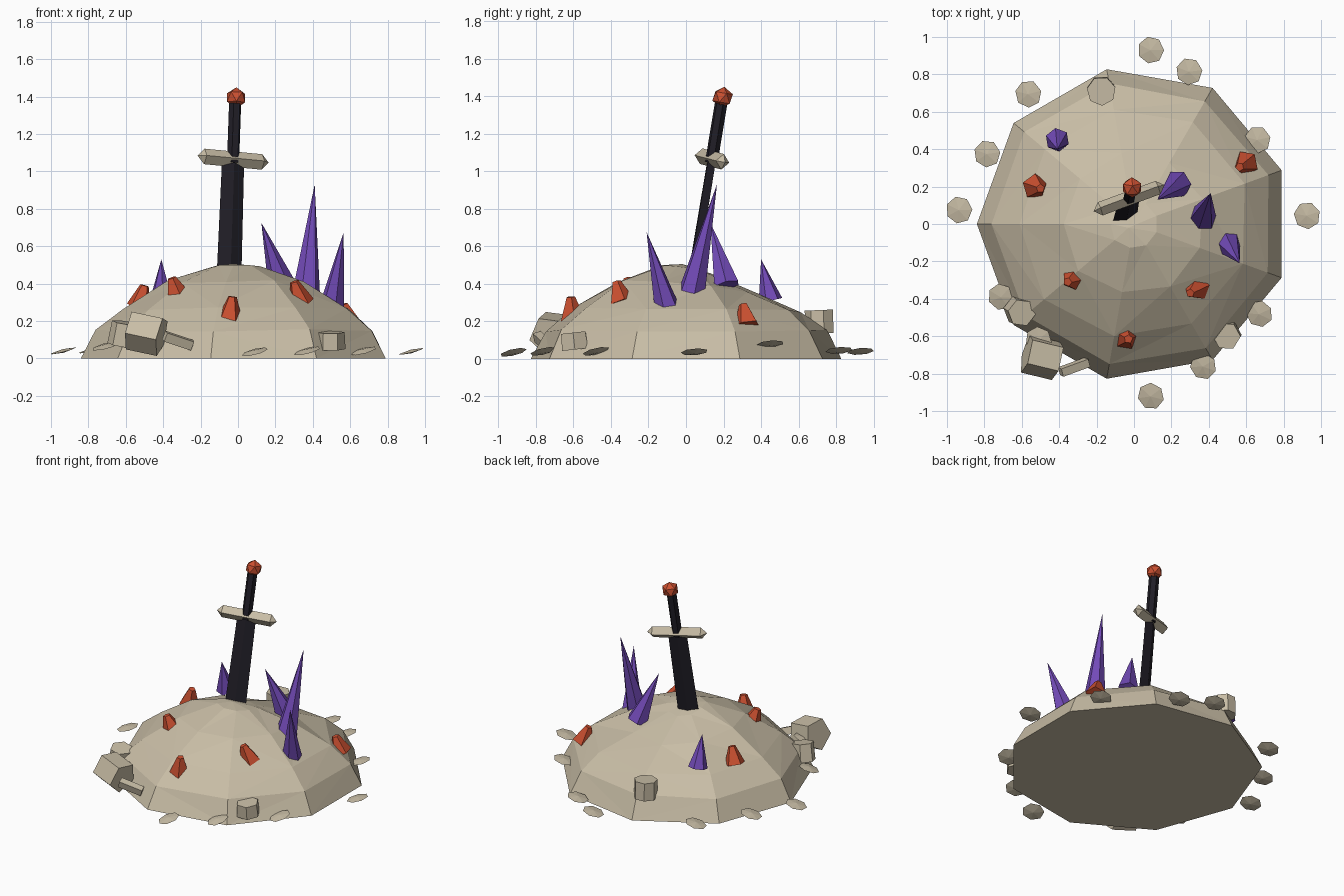
import bpy, bmesh, random
from math import sin, cos, radians, pi
from mathutils import Vector, Matrix, Euler

if "Cube" in bpy.data.objects:
    bpy.data.objects.remove(bpy.data.objects["Cube"])

random.seed(4)


def material(name, color):
    m = bpy.data.materials.new(name)
    m.diffuse_color = (*color, 1)
    m.use_nodes = True
    m.node_tree.nodes["Principled BSDF"].inputs["Base Color"].default_value = m.diffuse_color
    return m


STONE = material("stone", (0.58, 0.51, 0.38))
ORANGE = material("orange", (0.60, 0.08, 0.03))
PURPLE = material("purple", (0.17, 0.07, 0.48))
BLACK = material("black", (0.015, 0.013, 0.02))


def finish(name, bm, mat, matrix=Matrix()):
    bm.transform(matrix)
    bmesh.ops.recalc_face_normals(bm, faces=bm.faces)
    me = bpy.data.meshes.new(name)
    bm.to_mesh(me)
    bm.free()
    me.materials.append(mat)
    ob = bpy.data.objects.new(name, me)
    bpy.context.collection.objects.link(ob)
    return ob


def loft(name, rings, mat, matrix=Matrix(), apex=None, low=None, tri=False):
    """Skin rings of points; close the ends flat or with a point."""
    bm = bmesh.new()
    vs = [[bm.verts.new(p) for p in r] for r in rings]
    n = len(vs[0])
    for a, b in zip(vs, vs[1:]):
        for i in range(n):
            j = (i + 1) % n
            bm.faces.new((a[i], a[j], b[j], b[i]))
    for ring, point in ((vs[0], low), (vs[-1], apex)):
        if point is None:
            bm.faces.new(ring)
        else:
            c = bm.verts.new(point)
            for i in range(n):
                bm.faces.new((ring[i], ring[(i + 1) % n], c))
    if tri:
        bmesh.ops.triangulate(bm, faces=[f for f in bm.faces if len(f.verts) == 4])
    return finish(name, bm, mat, matrix)


def prism(name, n, r0, r1, base, tip, mat, yaw=0.0):
    """Prism, frustum or cone running from base to tip."""
    base, tip = Vector(base), Vector(tip)
    d = tip - base
    bm = bmesh.new()
    bmesh.ops.create_cone(bm, cap_ends=True, segments=n, radius1=r0, radius2=r1, depth=d.length)
    rot = d.to_track_quat('Z', 'Y').to_matrix().to_4x4() @ Matrix.Rotation(yaw, 4, 'Z')
    return finish(name, bm, mat, Matrix.Translation((base + tip) / 2) @ rot)


# Mound: nine-sided dome, lower at the back
rings = []
for k, (r, z, jit) in enumerate([(0.84, 0, 0), (0.76, 0.15, 0.008), (0.62, 0.27, 0.012),
                                 (0.38, 0.415, 0.012), (0.13, 0.495, 0.005)]):
    ring = []
    for i in range(9):
        a = radians(20 + 40 * i)
        rr = r + random.uniform(-jit, jit)
        drop = (0, 0, 0.02, 0.06, 0.045)[k] * max(0, sin(a))
        ring.append((rr * cos(a), rr * sin(a), z - drop + random.uniform(-jit, jit)))
    rings.append(ring)
loft("mound", rings, STONE, apex=(-0.03, -0.02, 0.505), tri=True)

# Sword frame: leaning back, turned about its own axis
axis = Vector((0.035, 0.165, 1)).normalized()
side = Vector((cos(radians(21)), sin(radians(21)), 0))
side = (side - axis * side.dot(axis)).normalized()
depth = axis.cross(side)
frame = Matrix((side, depth, axis)).transposed().to_4x4()
sword = Matrix.Translation((-0.026, 0.138, 1.065)) @ frame


def diamond_z(w, t, z):
    return [(w, 0, z), (0, t, z), (-w, 0, z), (0, -t, z)]


def diamond_x(x, s):
    return [(x, 0.038 * s, 0), (x, 0, 0.042 * s), (x, -0.038 * s, 0), (x, 0, -0.042 * s)]


loft("blade", [diamond_z(0.071, 0.022, -0.68), diamond_z(0.063, 0.02, 0.01)], BLACK, sword)
loft("guard", [diamond_x(-0.165, 1), diamond_x(0.165, 1)], STONE, sword,
     low=(-0.203, 0, 0), apex=(0.203, 0, 0))
prism("grip", 6, 0.034, 0.034, sword @ Vector((0, 0, -0.02)), sword @ Vector((0, 0, 0.30)), BLACK)
bm = bmesh.new()
bmesh.ops.create_icosphere(bm, subdivisions=1, radius=0.057)
finish("pommel", bm, ORANGE, Matrix.Translation((-0.01, 0.195, 1.393)) @ frame)

# Purple crystal spikes
for i, (b, t, r) in enumerate([((0.365, 0.03, 0.35), (0.41, 0.165, 0.93), 0.075),
                               ((0.235, 0.215, 0.39), (0.125, 0.13, 0.725), 0.075),
                               ((0.50, -0.10, 0.265), (0.565, -0.21, 0.675), 0.07),
                               ((-0.41, 0.45, 0.31), (-0.41, 0.40, 0.53), 0.065)]):
    prism(f"crystal_spike_{i + 1}", 6, r, 0, b, t, PURPLE, 0.4 * i)

# Orange shards
for i, (b, t) in enumerate([((-0.53, 0.20, 0.275), (-0.50, 0.19, 0.39)),
                            ((-0.32, -0.29, 0.325), (-0.355, -0.31, 0.43)),
                            ((-0.045, -0.605, 0.21), (-0.03, -0.615, 0.33)),
                            ((0.34, -0.34, 0.295), (0.30, -0.37, 0.41)),
                            ((0.60, 0.325, 0.18), (0.565, 0.305, 0.29))]):
    prism(f"orange_shard_{i + 1}", 5, 0.07, 0.024, b, t, ORANGE, 0.7 * i)

# Chunky stones around the foot
for i, (b, t, n, r0, r1) in enumerate([
        ((0.495, -0.59, 0.05), (0.495, -0.60, 0.14), 6, 0.08, 0.075),
        ((-0.175, 0.715, 0.135), (-0.175, 0.71, 0.26), 7, 0.078, 0.078),
        ((-0.62, -0.46, 0.07), (-0.60, -0.475, 0.19), 6, 0.08, 0.075),
        ((-0.575, -0.69, 0.155), (-0.41, -0.73, 0.12), 5, 0.11, 0.11)]):
    prism(f"stone_{i + 1}", n, r0, r1, b, t, STONE, 0.5)

# Thin slab leaning beside the largest stone
bm = bmesh.new()
bmesh.ops.create_cube(bm, size=1)
finish("slab", bm, STONE, Matrix.Translation((-0.32, -0.765, 0.095))
       @ Euler((0.3, 0.3, 0.35)).to_matrix().to_4x4() @ Matrix.Diagonal((0.16, 0.045, 0.05, 1)))

# Ring of thin seven-sided flakes
flakes = [(0.09, 0.93, 0.04), (0.295, 0.815, 0.045), (0.66, 0.45, 0.08), (0.925, 0.045, 0.037),
          (0.67, -0.48, 0.04), (0.37, -0.76, 0.04), (0.09, -0.92, 0.035), (-0.51, -0.62, 0.14),
          (-0.71, -0.39, 0.065), (-0.935, 0.075, 0.04), (-0.785, 0.375, 0.045), (-0.565, 0.695, 0.04)]
for i, (x, y, z) in enumerate(flakes):
    ring = [(0.073 * cos(2 * pi * k / 7 + i), 0.073 * sin(2 * pi * k / 7 + i), 0) for k in range(7)]
    tilt = Euler((0.22 if y < 0 else 0.08, -0.25, 0)).to_matrix().to_4x4()
    loft(f"flake_{i + 1}", [ring], STONE, Matrix.Translation((x, y, z)) @ tilt,
         low=(0, 0, -0.01), apex=(0, 0, 0.01))
